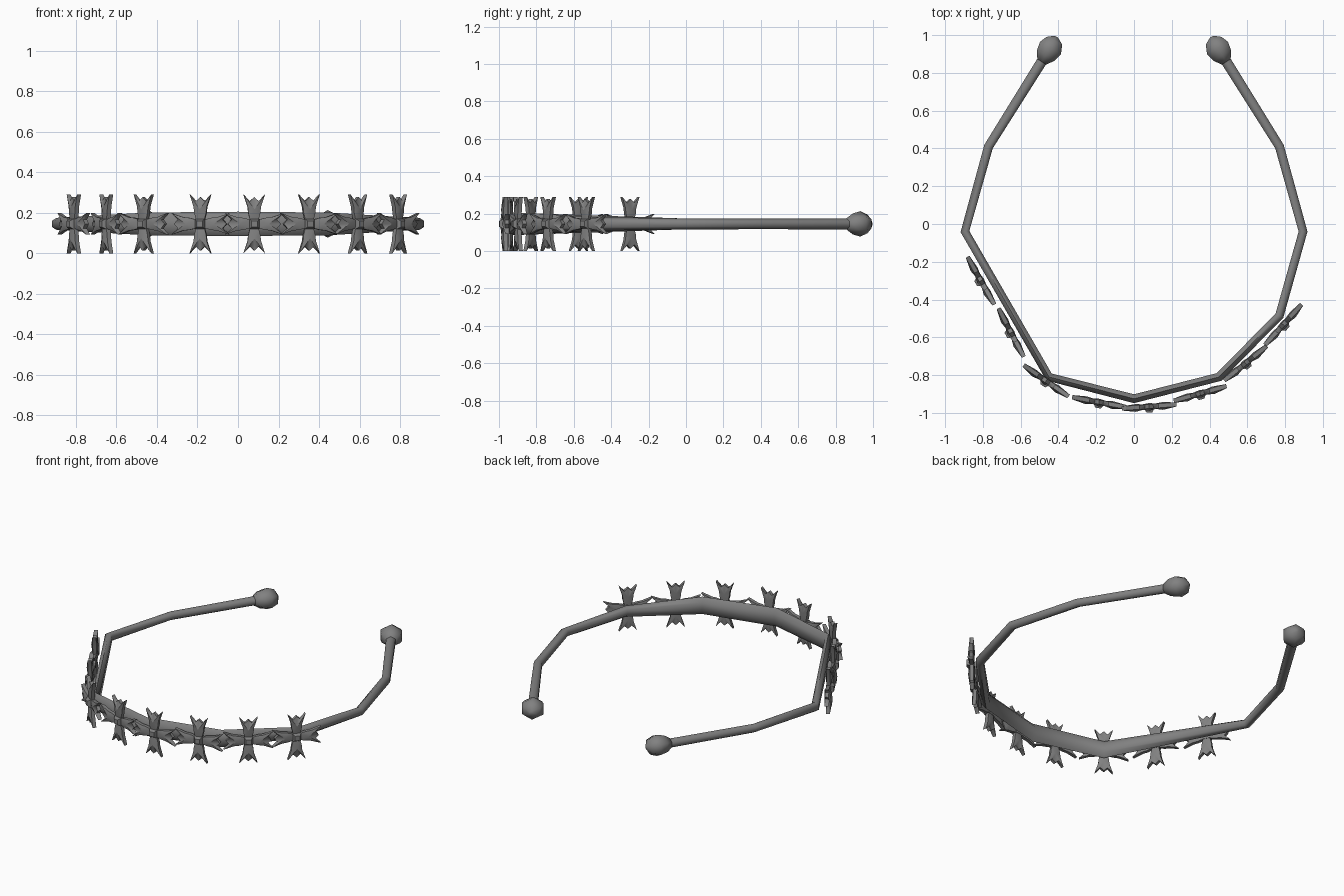
import bpy, bmesh, math
from mathutils import Vector, Matrix

if "Cube" in bpy.data.objects:
    bpy.data.objects.remove(bpy.data.objects["Cube"])

ZC = 0.145  # height of the band centre line

grey = bpy.data.materials.new("dull grey metal")
grey.diffuse_color = (0.22, 0.22, 0.22, 1)
grey.use_nodes = True
grey.node_tree.nodes["Principled BSDF"].inputs["Base Color"].default_value = grey.diffuse_color


def finish(name, bm, angle):
    bmesh.ops.recalc_face_normals(bm, faces=bm.faces)
    me = bpy.data.meshes.new(name)
    bm.to_mesh(me)
    bm.free()
    me.materials.append(grey)
    ob = bpy.data.objects.new(name, me)
    bpy.context.collection.objects.link(ob)
    bpy.ops.object.select_all(action='DESELECT')
    ob.select_set(True)
    bpy.context.view_layer.objects.active = ob
    bpy.ops.object.shade_smooth_by_angle(angle=math.radians(angle))
    return ob


def sweep(name, path, sides=6):
    """Tube through (x, y, half thickness, half height) stations."""
    bm = bmesh.new()
    pts = [Vector((p[0], p[1], ZC)) for p in path]
    rings = []
    for i, (x, y, w, h) in enumerate(path):
        a = (pts[i] - pts[max(i - 1, 0)]).normalized()
        b = (pts[min(i + 1, len(pts) - 1)] - pts[i]).normalized()
        t = (a + b).normalized()
        side = Vector((t.y, -t.x, 0))
        ring = []
        for k in range(sides):
            ang = math.tau * k / sides
            ring.append(bm.verts.new(pts[i] + side * (w * math.sin(ang))
                                     + Vector((0, 0, h * math.cos(ang)))))
        rings.append(ring)
    for r, s in zip(rings, rings[1:]):
        for k in range(sides):
            j = (k + 1) % sides
            bm.faces.new((r[k], r[j], s[j], s[k]))
    bm.faces.new(rings[0])
    bm.faces.new(rings[-1])
    return finish(name, bm, 80)


# open band, tall at the front and thin towards the back
band = [(-0.47, 0.89, 0.032, 0.030), (-0.77, 0.41, 0.028, 0.028),
        (-0.895, -0.04, 0.027, 0.030), (-0.45, -0.81, 0.027, 0.056),
        (0, -0.925, 0.027, 0.060), (0.45, -0.81, 0.027, 0.056),
        (0.77, -0.485, 0.027, 0.036), (0.895, -0.04, 0.027, 0.030),
        (0.77, 0.41, 0.028, 0.028), (0.47, 0.89, 0.032, 0.030)]
sweep("band", band)

# knobs on the two open ends
for s, side in ((-1, "left"), (1, "right")):
    sweep(side + "_end_knob", [
        (s * 0.488, 0.858, 0.032, 0.030), (s * 0.468, 0.892, 0.062, 0.056),
        (s * 0.442, 0.932, 0.074, 0.068), (s * 0.422, 0.970, 0.054, 0.050),
        (s * 0.412, 0.992, 0.012, 0.012)])


def add_petal(bm, m):
    """Thick flared petal with three tips; local x across, y along, z out."""
    half = [(0.019, 0.012), (0.030, 0.055), (0.033, 0.085),
            (0.053, 0.145), (0.022, 0.112)]
    outline = half + [(0, 0.132)] + [(-x, y) for x, y in reversed(half)]
    n = len(outline)
    front, back = [[bm.verts.new(m @ Vector((x, y, z))) for x, y in outline]
                   for z in (0.011, -0.011)]
    top = bm.verts.new(m @ Vector((0, 0.072, 0.023)))
    bottom = bm.verts.new(m @ Vector((0, 0.072, -0.018)))
    for i in range(n):
        j = (i + 1) % n
        bm.faces.new((front[i], front[j], top))
        bm.faces.new((back[j], back[i], bottom))
        bm.faces.new((front[j], front[i], back[i], back[j]))


def flower(name, x, y, dx, dy):
    t = Vector((dx, dy, 0)).normalized()      # along the band
    up = Vector((0, 0, 1))
    out = Vector((t.y, -t.x, 0))              # away from the head
    frame = Matrix((t, up, out)).transposed().to_4x4()
    frame.translation = Vector((x, y, ZC))
    bm = bmesh.new()
    for k in range(4):
        add_petal(bm, frame @ Matrix.Rotation(k * math.pi / 2, 4, 'Z'))
    # square centre with a bevelled front
    rings = []
    for r, z in ((0.022, -0.014), (0.025, 0.016), (0.015, 0.032)):
        rings.append([bm.verts.new(frame @ Vector((a * r, b * r, z)))
                      for a, b in ((1, 1), (-1, 1), (-1, -1), (1, -1))])
    for r, s in zip(rings, rings[1:]):
        for k in range(4):
            bm.faces.new((r[k], r[(k + 1) % 4], s[(k + 1) % 4], s[k]))
    bm.faces.new(rings[0])
    bm.faces.new(rings[-1])
    finish(name, bm, 50)


# chain of flowers round the front: centre and direction along the band
flowers = [(-0.81, -0.30, 0.14, -0.25), (-0.65, -0.575, 0.13, -0.25),
           (-0.465, -0.83, 0.23, -0.16), (-0.185, -0.943, 0.27, -0.05),
           (0.08, -0.966, 0.27, 0.02), (0.35, -0.897, 0.27, 0.075),
           (0.59, -0.737, 0.21, 0.17), (0.79, -0.533, 0.19, 0.21)]
for i, f in enumerate(flowers):
    flower("flower_%d" % (i + 1), *f)
